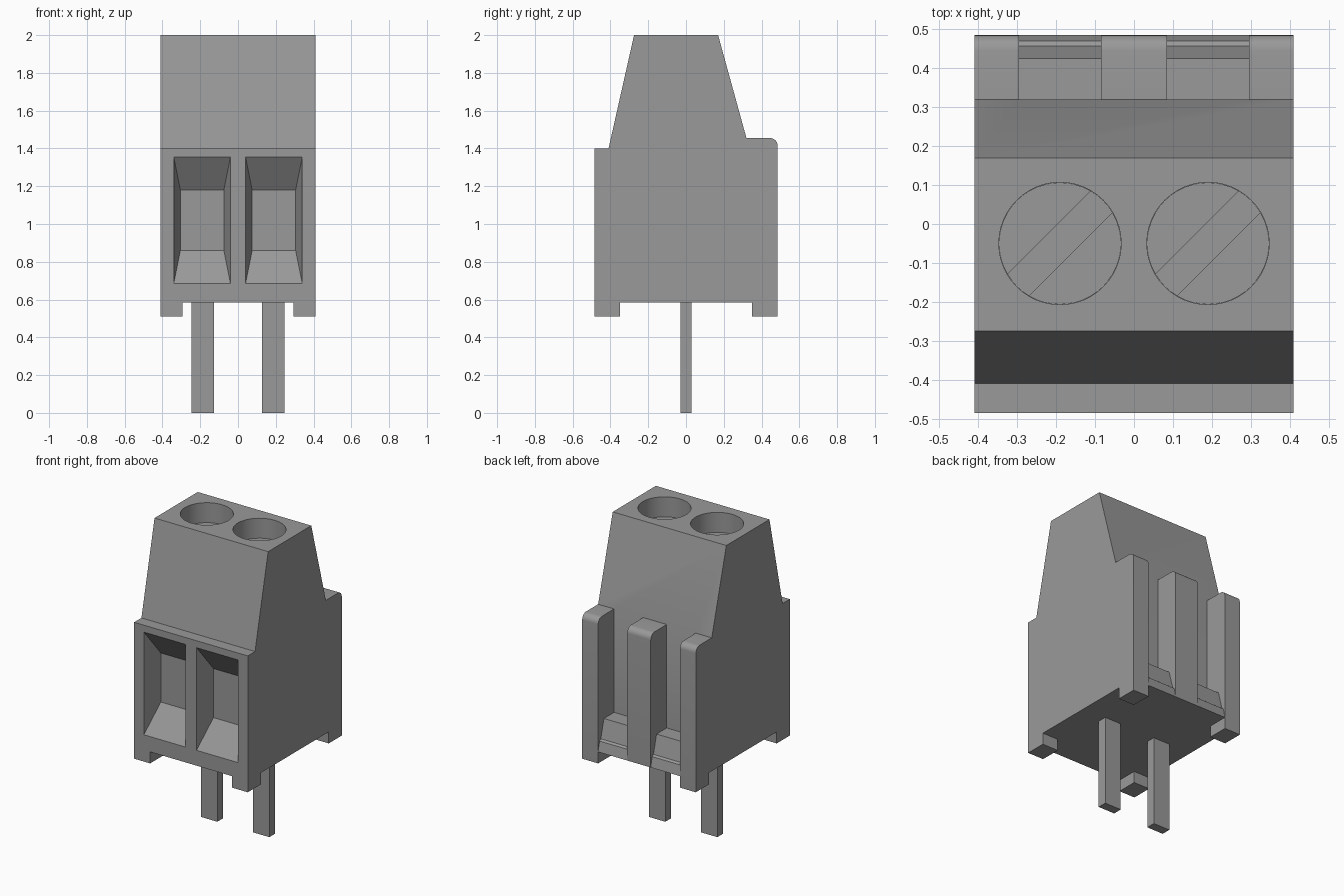
import bpy, bmesh, math
from mathutils import Matrix

cube = bpy.data.objects.get("Cube")
if cube:
    bpy.data.objects.remove(cube, do_unlink=True)

GREY = (0.32, 0.32, 0.32, 1.0)
mat = bpy.data.materials.new("plain grey")
mat.use_nodes = True
mat.diffuse_color = GREY
bsdf = mat.node_tree.nodes["Principled BSDF"]
bsdf.inputs["Base Color"].default_value = GREY
bsdf.inputs["Roughness"].default_value = 0.6


def finish(name, bm):
    bmesh.ops.recalc_face_normals(bm, faces=bm.faces)
    mesh = bpy.data.meshes.new(name)
    bm.to_mesh(mesh)
    bm.free()
    mesh.materials.append(mat)
    obj = bpy.data.objects.new(name, mesh)
    bpy.context.scene.collection.objects.link(obj)
    return obj


def loft(name, ring_a, ring_b):
    """Closed solid between two matching rings of points."""
    bm = bmesh.new()
    a = [bm.verts.new(p) for p in ring_a]
    b = [bm.verts.new(p) for p in ring_b]
    bm.faces.new(a)
    bm.faces.new(b)
    for i in range(len(a)):
        j = (i + 1) % len(a)
        bm.faces.new((a[i], a[j], b[j], b[i]))
    return finish(name, bm)


def extrude_x(name, profile, x0, x1):
    return loft(name, [(x0, y, z) for y, z in profile], [(x1, y, z) for y, z in profile])


def box(name, x0, x1, y0, y1, z0, z1):
    return extrude_x(name, [(y0, z0), (y1, z0), (y1, z1), (y0, z1)], x0, x1)


def cylinder(name, x, y, z0, z1, r):
    bm = bmesh.new()
    bmesh.ops.create_cone(bm, cap_ends=True, segments=48, radius1=r, radius2=r, depth=z1 - z0,
                          matrix=Matrix.Translation((x, y, (z0 + z1) / 2)))
    return finish(name, bm)


def cut(target, cutter):
    """Subtract the cutter from the target and discard it."""
    mod = target.modifiers.new("cut", 'BOOLEAN')
    mod.operation = 'DIFFERENCE'
    mod.solver = 'EXACT'
    mod.object = cutter
    bpy.context.view_layer.objects.active = target
    bpy.ops.object.modifier_apply(modifier=mod.name)
    bpy.data.objects.remove(cutter, do_unlink=True)


def smooth(obj):
    bpy.ops.object.select_all(action='DESELECT')
    obj.select_set(True)
    bpy.context.view_layer.objects.active = obj
    bpy.ops.object.shade_smooth_by_angle(angle=math.radians(30))


W, BASE = 0.41, 0.585

# Housing: side profile with a rounded rear shoulder
R = 0.04
shoulder = [(0.485 - R + R * math.cos(t), 1.455 - R + R * math.sin(t))
            for t in (math.radians(a) for a in range(0, 91, 15))]
profile = [(-0.485, 0.51), (0.485, 0.51)] + shoulder + [
    (0.32, 1.455), (0.17, 2.0), (-0.275, 2.0), (-0.41, 1.40), (-0.485, 1.40)]
housing = extrude_x("housing", profile, -W, W)

# Underside cross cut leaves four corner feet
cut(housing, box("foot_gap_x", -0.295, 0.295, -0.6, 0.6, 0.4, BASE))
cut(housing, box("foot_gap_y", -0.6, 0.6, -0.35, 0.35, 0.4, BASE))

for side, sx in (("right", -1), ("left", 1)):
    # Rear slot between the ribs
    a, b = sorted((sx * 0.085, sx * 0.295))
    cut(housing, box("slot", a, b, 0.32, 0.6, 0.4, 1.6))

    # Latch wedge at the foot of the slot
    extrude_x(side + "_latch", [(0.31, BASE), (0.485, BASE), (0.47, 0.65), (0.457, 0.66),
                                (0.425, 0.78), (0.31, 0.78)], a, b)

    # Tapered wire entry, cutter extended past the front face
    def rect(x0, x1, z0, z1, y):
        return [(sx * x0, y, z0), (sx * x1, y, z0), (sx * x1, y, z1), (sx * x0, y, z1)]
    cut(housing, loft("entry", rect(0.005, 0.375, 0.51, 1.53, -0.61),
                      rect(0.075, 0.305, 0.86, 1.18, -0.36)))

    # Screw well with a slotted screw head in it
    cx, cy = sx * 0.19, -0.05
    cut(housing, cylinder("well", cx, cy, 1.81, 2.1, 0.157))
    screw = cylinder(side + "_screw", cx, cy, 1.79, 1.87, 0.1565)
    groove = box("groove", -0.2, 0.2, -0.039, 0.039, 1.82, 1.95)
    groove.data.transform(Matrix.Translation((cx, cy, 0)) @ Matrix.Rotation(math.radians(45), 4, 'Z'))
    cut(screw, groove)
    smooth(screw)

    # Solder pin
    a, b = sorted((sx * 0.128, sx * 0.247))
    box(side + "_pin", a, b, -0.03, 0.03, 0.0, BASE + 0.02)

smooth(housing)
